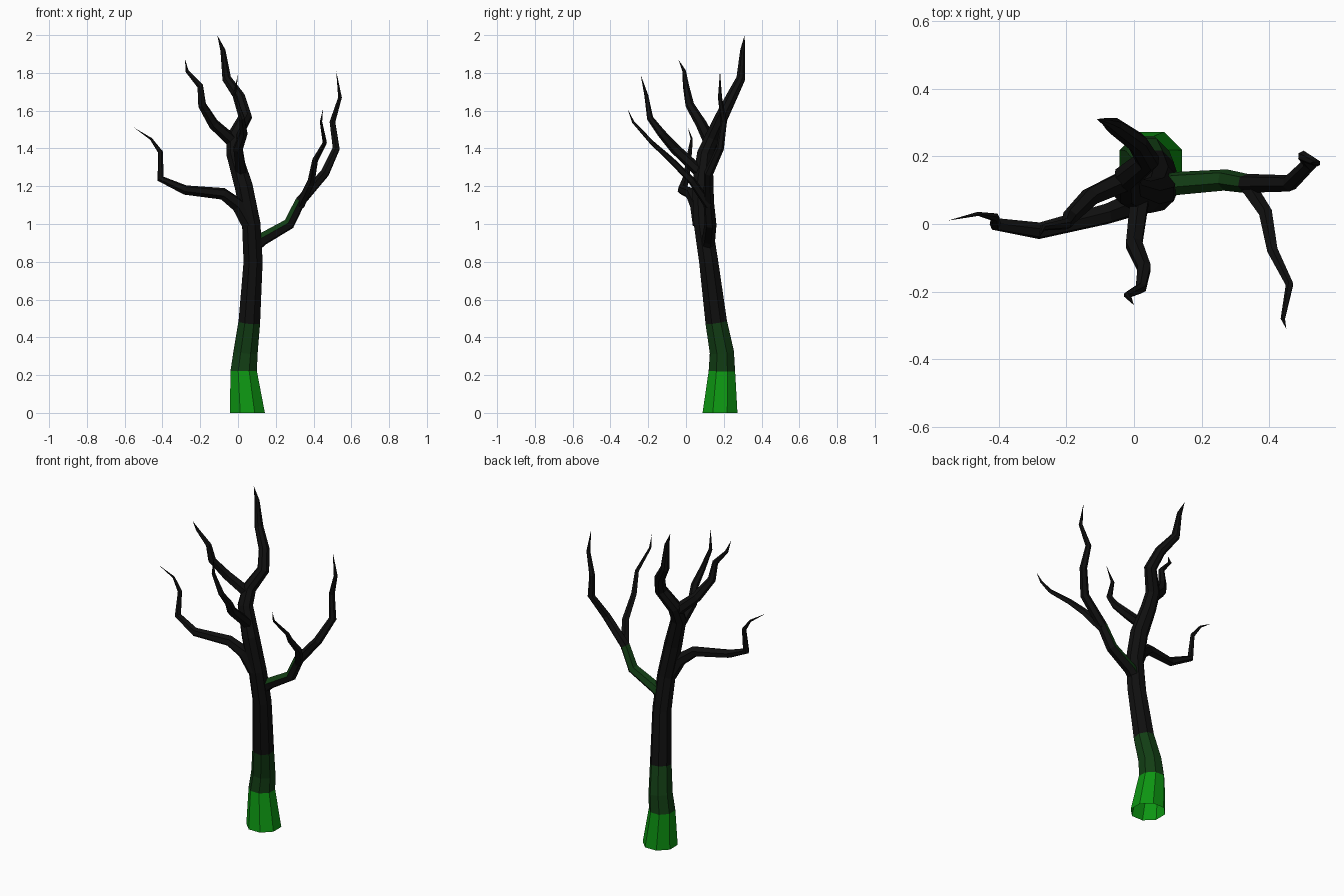
import bpy
import bmesh
import math
from mathutils import Vector

cube = bpy.data.objects.get("Cube")
if cube:
    bpy.data.objects.remove(cube)


def material(name, red, green, blue):
    m = bpy.data.materials.new(name)
    m.use_nodes = True
    color = (red, green, blue, 1)
    m.diffuse_color = color
    m.node_tree.nodes["Principled BSDF"].inputs["Base Color"].default_value = color
    return m


bark = material("black bark", .005, .005, .005)
dark_moss = material("dark moss", .006, .047, .007)
bright_moss = material("bright moss", .004, .3, .006)
palette = [bark, dark_moss, bright_moss]


def taper(base, power):
    """Girth rule that thins from the base to nothing at the tip."""
    return lambda fraction, height: base * (1 - fraction) ** power


def trunk_girth(fraction, height):
    """Flared at the foot, even along the middle, thinning toward the crown."""
    flare = .05 + .05 * math.exp(-3 * height)
    crown = min(1, (2 - height) / .8)
    return flare * crown ** .55


def plain_paint(segment, normal):
    return palette.index(bark)


def trunk_paint(segment, normal):
    if segment == 0:
        return palette.index(bright_moss)
    return palette.index(dark_moss if segment < 3 else bark)


def upper_side_paint(segment, normal):
    mossy = segment < 3 and normal.z > .1
    return palette.index(dark_moss if mossy else bark)


def polygon_ring(bm, center, axis, side, radius, sides):
    """Add a regular polygon of vertices around the axis."""
    other = axis.cross(side)
    ring = []
    for k in range(sides):
        angle = math.tau * (k + .5) / sides
        spoke = side * math.cos(angle) + other * math.sin(angle)
        ring.append(bm.verts.new(center + spoke * radius))
    return ring


def limb(name, path, girth, sides=6, paint=plain_paint):
    """Sweep a tapering polygon along the path, ending in a pointed tip."""
    centers = [Vector(point) for point in path]
    last = len(centers) - 1
    bm = bmesh.new()
    rings = []
    side = Vector((1, 0, 0))
    for i, center in enumerate(centers[:-1]):
        # Each ring bisects the bend between its two segments
        ahead = (centers[i + 1] - center).normalized()
        behind = (center - centers[i - 1]).normalized() if i else ahead
        axis = (ahead + behind).normalized()
        if center.z == 0:
            axis = Vector((0, 0, 1))  # the foot stands flat on the ground
        side = (side - axis * side.dot(axis)).normalized()
        radius = girth(i / last, center.z)
        rings.append(polygon_ring(bm, center, axis, side, radius, sides))
    tip = bm.verts.new(centers[last])
    for i, ring in enumerate(rings):
        for k in range(sides):
            n = (k + 1) % sides
            if ring is rings[-1]:
                corners = (ring[k], ring[n], tip)
            else:
                corners = (ring[k], ring[n], rings[i + 1][n], rings[i + 1][k])
            face = bm.faces.new(corners)
            face.normal_update()
            face.material_index = paint(i, face.normal)
    mesh = bpy.data.meshes.new(name)
    bm.to_mesh(mesh)
    bm.free()
    for m in palette:
        mesh.materials.append(m)
    branch = bpy.data.objects.new(name, mesh)
    bpy.context.collection.objects.link(branch)


# Trunk running on into the tallest branch, mossy at the foot
limb("trunk", [
    (.05, .18, 0), (.03, .19, .22), (.04, .19, .32), (.06, .16, .48),
    (.08, .12, .8), (.07, .09, 1), (.03, .08, 1.2), (-.02, .1, 1.37),
    (-.02, .14, 1.46), (.04, .19, 1.57), (.01, .24, 1.67),
    (-.06, .29, 1.77), (-.08, .3, 1.92), (-.11, .31, 2),
], trunk_girth, sides=8, paint=trunk_paint)

# Branch forking off high on the right
limb("upper_right_branch", [
    (-.02, .13, 1.43), (-.13, .08, 1.53), (-.19, .02, 1.63),
    (-.2, 0, 1.73), (-.27, -.01, 1.81), (-.28, -.04, 1.87),
], taper(.035, .8))

# Long low branch on the right
limb("lower_right_branch", [
    (.06, .08, 1), (0, .06, 1.1), (-.08, .03, 1.16), (-.28, -.02, 1.18),
    (-.41, 0, 1.24), (-.41, .02, 1.38), (-.46, .03, 1.45), (-.55, .01, 1.51),
], taper(.045, 1))

# Left branch with moss on its upper side
limb("left_branch", [
    (.08, .11, .88), (.13, .12, .92), (.27, .13, 1), (.33, .12, 1.12),
    (.46, .12, 1.27), (.52, .18, 1.4), (.5, .2, 1.54), (.54, .18, 1.67),
    (.52, .18, 1.81),
], taper(.038, .6), paint=upper_side_paint)

# Thin forward twig growing from the left branch
limb("left_twig", [
    (.33, .12, 1.1), (.39, .03, 1.23), (.41, -.08, 1.34),
    (.46, -.18, 1.43), (.44, -.28, 1.54), (.45, -.31, 1.61),
], taper(.025, .8), sides=5)

# Forward branch from the upper trunk
limb("front_branch", [
    (.02, .1, 1.25), (0, -.06, 1.4), (.03, -.13, 1.48),
    (.02, -.19, 1.56), (-.02, -.21, 1.68), (0, -.24, 1.79),
], taper(.032, .7))
